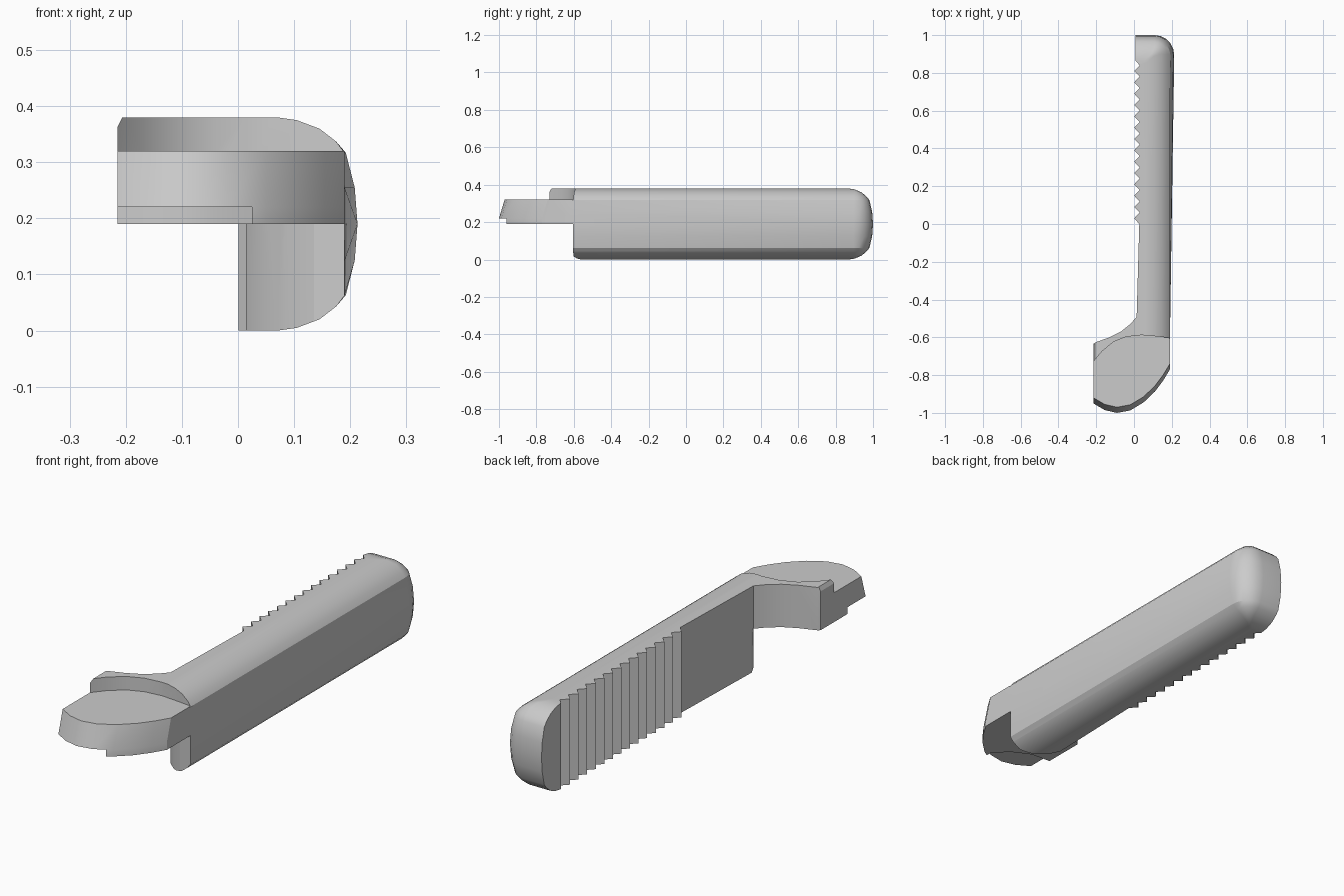
import bpy, bmesh, math

if "Cube" in bpy.data.objects:
    bpy.data.objects.remove(bpy.data.objects["Cube"])


def stack(name, layers):
    """Solid made of matching outlines [(z, [(x, y), ...]), ...]."""
    bm = bmesh.new()
    rings = [[bm.verts.new((x, y, z)) for x, y in pts] for z, pts in layers]
    n = len(rings[0])
    for a, b in zip(rings, rings[1:]):
        for i in range(n):
            j = (i + 1) % n
            bm.faces.new((a[i], a[j], b[j], b[i]))
    bm.faces.new(rings[0][::-1])
    bm.faces.new(rings[-1])
    bmesh.ops.recalc_face_normals(bm, faces=bm.faces)
    me = bpy.data.meshes.new(name)
    bm.to_mesh(me)
    bm.free()
    ob = bpy.data.objects.new(name, me)
    bpy.context.collection.objects.link(ob)
    return ob


def prism(name, pts, z0, z1):
    return stack(name, [(z0, pts), (z1, pts)])


def combine(target, other, operation):
    mod = target.modifiers.new(operation.title(), 'BOOLEAN')
    mod.operation = operation
    mod.solver = 'EXACT'
    mod.object = other
    bpy.context.view_layer.objects.active = target
    bpy.ops.object.modifier_apply(modifier=mod.name)
    bpy.data.objects.remove(other, do_unlink=True)


# Rounded bar: one outline per height, shrinking towards top and bottom
MID = 0.19
edge = [(0, 0.07), (0.005, 0.105), (0.02, 0.145), (0.043, 0.175),
        (0.063, 0.192), (0.125, 0.208), (MID, 0.213)]
levels = edge + [(2 * MID - z, x) for z, x in edge[-2::-1]]


def bar_outline(x):
    d = 0.213 - x
    y = 1 - d * 0.92
    r = max(0.012, 0.105 - d)
    pts = [(0, -0.62), (min(x, 0.19), -0.62)]
    for k in range(6):
        a = math.radians(18 * k)
        pts.append((x - r + r * math.cos(a), y - r + r * math.sin(a)))
    return pts + [(0, y)]


handle = stack("toothed_handle", [(z, bar_outline(x)) for z, x in levels])

# Serrated gripping face
teeth = [(-0.1, -0.75), (0.014, -0.75), (0.014, -0.49), (0.028, 0)]
for i in range(14):
    teeth += [(0.001, 0.03 + 0.06 * i), (0.03, 0.06 + 0.06 * i)]
teeth += [(0.008, 0.865), (0.008, 1.1), (-0.1, 1.1)]
combine(handle, prism("teeth_cutter", teeth, -0.1, 0.5), 'DIFFERENCE')

# Lower half of the bar ends in a curved face
lower = [(-0.1, -0.48), (0.014, -0.48), (0.04, -0.53), (0.085, -0.57),
         (0.135, -0.6), (0.3, -0.615), (0.3, -1), (-0.1, -1)]
combine(handle, prism("lower_cutter", lower, -0.1, MID), 'DIFFERENCE')

# Shoulder that sweeps out to the side
shoulder = [(-0.215, -0.635), (-0.205, -0.627), (-0.13, -0.6), (-0.07, -0.57),
            (-0.02, -0.53), (0.02, -0.485), (0.06, -0.48), (0.06, -0.61),
            (-0.205, -0.8), (-0.215, -0.8)]
top = [(max(x, -0.205), y) for x, y in shoulder]
top[0], top[-1] = (-0.206, -0.635), (-0.206, -0.8)
combine(handle, stack("shoulder", [(MID, shoulder), (0.362, shoulder),
                                   (0.38, top)]), 'UNION')

# Curved recess over the jaw plate
arc = [(-0.3, -0.82), (-0.215, -0.73), (-0.17, -0.675), (-0.11, -0.625),
       (-0.04, -0.597), (0.04, -0.588), (0.12, -0.595), (0.19, -0.603),
       (0.3, -0.615), (0.3, -1.1), (-0.3, -1.1)]
combine(handle, prism("recess_cutter", arc, 0.32, 0.5), 'DIFFERENCE')

# Jaw plate with sloping rounded nose
nose = [(-0.215, -0.95), (-0.155, -0.985), (-0.09, -1), (-0.02, -0.987),
        (0.05, -0.945), (0.11, -0.888), (0.155, -0.828), (0.19, -0.77)]
back = [(0.19, -0.61), (0.1, -0.56), (0, -0.57), (-0.215, -0.67)]
nose_top = [(x, y + 0.03) for x, y in nose]
jaw = stack("jaw_plate", [(MID, nose + back), (0.22, nose + back),
                          (0.32, nose_top + back)])
step = [(-0.3, -0.82), (-0.12, -0.83), (-0.04, -0.87), (0.025, -0.93),
        (0.025, -1.1), (-0.3, -1.1)]
combine(jaw, prism("step_cutter", step, 0.1, 0.22), 'DIFFERENCE')
combine(handle, jaw, 'UNION')

bpy.ops.object.select_all(action='DESELECT')
handle.select_set(True)
bpy.context.view_layer.objects.active = handle
bpy.ops.object.shade_smooth_by_angle(angle=math.radians(25))
